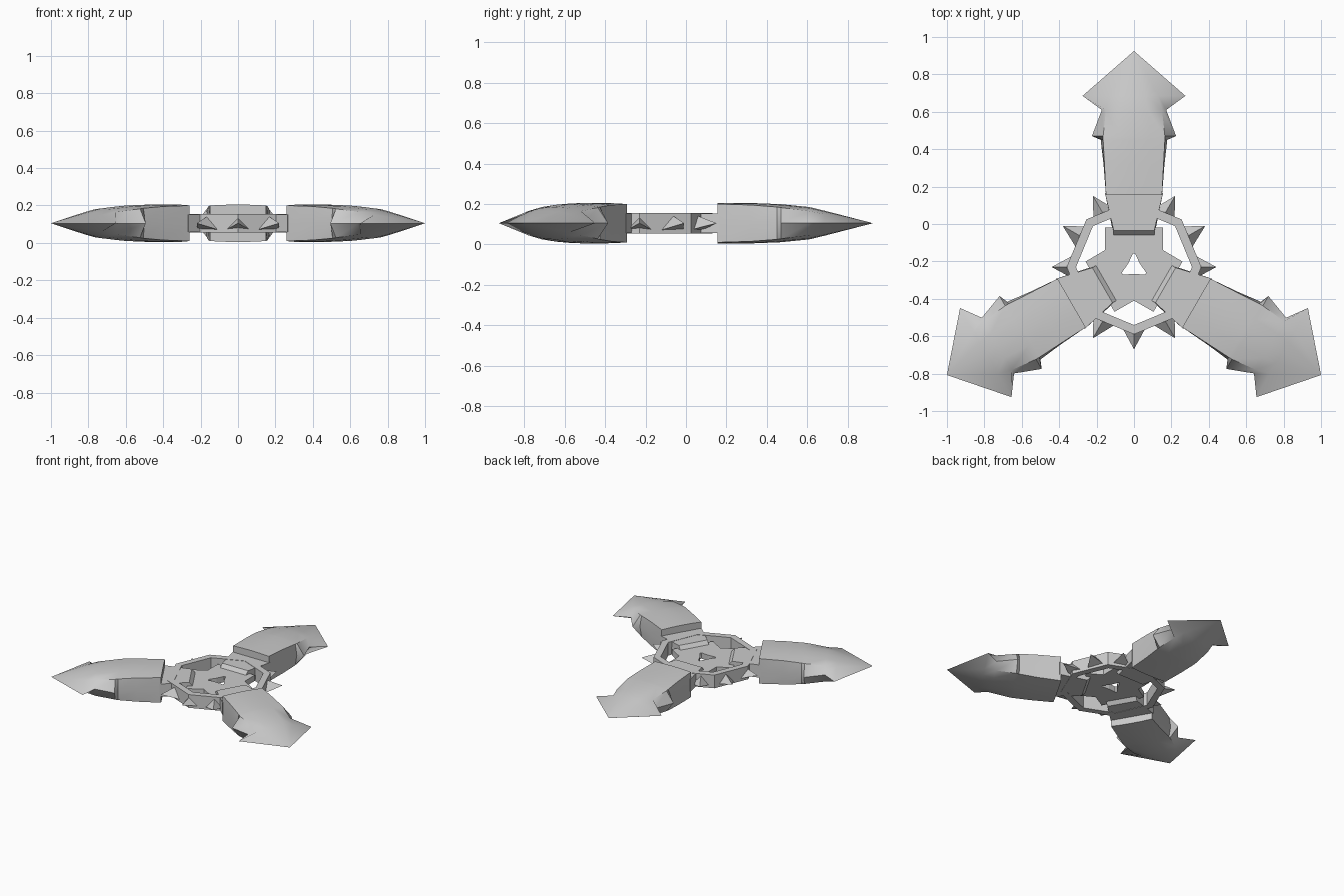
import bpy, bmesh, math
from mathutils import Matrix, Vector

if "Cube" in bpy.data.objects:
    bpy.data.objects.remove(bpy.data.objects["Cube"])

CENTRE = Matrix.Translation((0, -0.23, 0.105))
metal = bpy.data.materials.new("light_grey_metal")
metal.diffuse_color = (0.6, 0.6, 0.6, 1)
metal.use_nodes = True
metal.node_tree.nodes["Principled BSDF"].inputs["Base Color"].default_value = metal.diffuse_color


def finish(name, bm, angle=0, smooth=None):
    """Turn a bmesh into an object rotated about the hub axis."""
    bmesh.ops.recalc_face_normals(bm, faces=bm.faces)
    mesh = bpy.data.meshes.new(name)
    bm.to_mesh(mesh)
    bm.free()
    mesh.materials.append(metal)
    ob = bpy.data.objects.new(name, mesh)
    bpy.context.collection.objects.link(ob)
    ob.matrix_world = CENTRE @ Matrix.Rotation(math.radians(angle), 4, 'Z')
    if smooth:
        bpy.ops.object.select_all(action='DESELECT')
        ob.select_set(True)
        bpy.context.view_layer.objects.active = ob
        bpy.ops.object.shade_smooth_by_angle(angle=math.radians(smooth))
    return ob


def holed_plate(name, outer, inner, half):
    """Flat plate between two matching outlines."""
    bm = bmesh.new()
    loops = [[bm.verts.new((x, y, z)) for x, y in pts]
             for pts, z in ((outer, half), (inner, half), (inner, -half), (outer, -half))]
    n = len(outer)
    for a, b in zip(loops, loops[1:] + loops[:1]):
        for i in range(n):
            j = (i + 1) % n
            bm.faces.new((a[i], a[j], b[j], b[i]))
    return finish(name, bm)


def polar(r, deg):
    return (r * math.cos(math.radians(deg)), r * math.sin(math.radians(deg)))


def turned(pts):
    """Repeat outline points three times around the axis."""
    out = []
    for k in range(3):
        rot = Matrix.Rotation(math.radians(120 * k), 2)
        out += [tuple(rot @ Vector(p)) for p in pts]
    return out


# Octagonal ring
holed_plate("ring", [polar(0.36, 45 * i) for i in range(8)],
            [polar(0.31, 45 * i) for i in range(8)], 0.05)

# Thin three-armed centre plate with a triangular hole
holed_plate("hub_plate", turned([polar(0.18, 30), (0.155, 0.21), (-0.155, 0.21)]),
            turned([polar(0.036, 30), (0.006, 0.072), (-0.006, 0.072)]), 0.022)

# Blade stations: distance, edge half-width, shoulder half-width, shoulder height, half-thickness
STATIONS = [(0.385, 0.15, 0.15, 0.095, 0.1),
            (0.55, 0.163, 0.158, 0.09, 0.1),
            (0.68, 0.178, 0.165, 0.08, 0.095),
            (0.70, 0.225, 0.165, 0.077, 0.094),
            (0.84, 0.172, 0.15, 0.06, 0.08),
            (0.915, 0.275, 0.13, 0.045, 0.062)]


def blade(angle):
    bm = bmesh.new()
    rings = []
    for u, e, s, sz, h in STATIONS:
        q = [(e, 0), (s, sz), (s * 0.5, sz * 0.25 + h * 0.75), (0, h)]
        top = q + [(-x, z) for x, z in q[-2::-1]]
        section = top + [(x, -z) for x, z in top[-2:0:-1]]
        rings.append([bm.verts.new((x, u, z)) for x, z in section])
    n = len(rings[0])
    for a, b in zip(rings, rings[1:]):
        for i in range(n):
            j = (i + 1) % n
            bm.faces.new((a[i], a[j], b[j], b[i]))
    tip = bm.verts.new((0, 1.155, 0))
    for i in range(n):
        bm.faces.new((rings[-1][i], rings[-1][(i + 1) % n], tip))
    bm.faces.new(rings[0])
    finish("blade", bm, angle, 40)


def arm(angle):
    """Thick arm with a sloped inner wall above and below the hub plate."""
    bm = bmesh.new()
    profile = [(0.395, 0.048), (0.195, 0.048), (0.17, 0.02),
               (0.17, -0.02), (0.195, -0.048), (0.395, -0.048)]
    sides = [[bm.verts.new((x * (0.7 if u < 0.2 else 1), u, z)) for u, z in profile]
             for x in (-0.155, 0.155)]
    bm.faces.new(sides[0])
    bm.faces.new(sides[1])
    for i in range(6):
        j = (i + 1) % 6
        bm.faces.new((sides[0][i], sides[0][j], sides[1][j], sides[1][i]))
    finish("arm", bm, angle)


def spike(angle):
    """Three-sided point facing outwards."""
    bm = bmesh.new()
    base = [bm.verts.new((x, 0.32, z)) for x, z in ((-0.065, -0.035), (0.065, -0.035), (0, 0.04))]
    tip = bm.verts.new((0, 0.44, 0))
    bm.faces.new(base)
    for i in range(3):
        bm.faces.new((base[i], base[(i + 1) % 3], tip))
    finish("spike", bm, angle)


# Blades and arms every third of a turn, spikes in between
for step in range(12):
    if step % 4 == 0:
        blade(step * 30)
        arm(step * 30)
    else:
        spike(step * 30)
